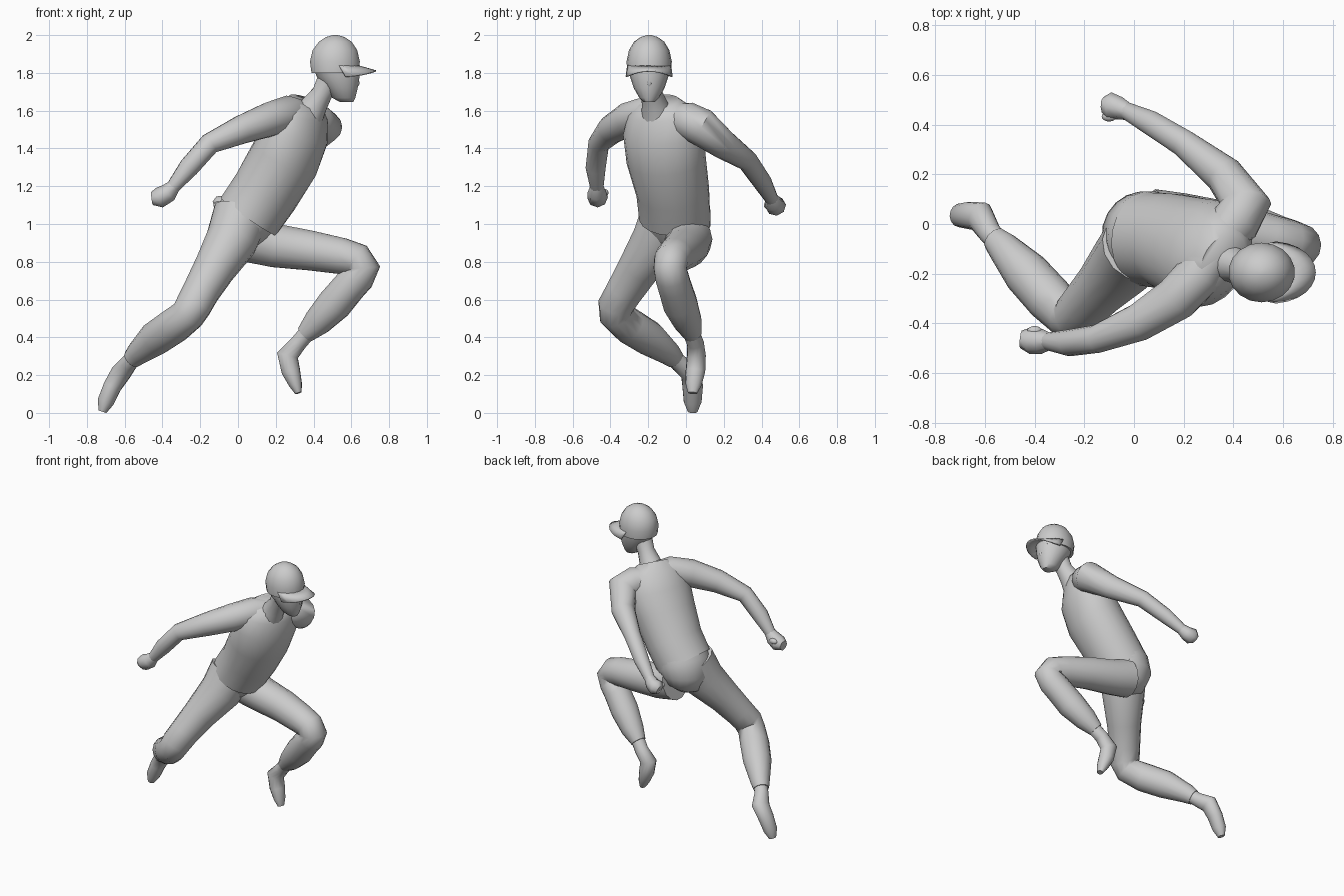
import bpy, bmesh, math
from mathutils import Vector


def finish(name, bm, angle=55):
    bmesh.ops.recalc_face_normals(bm, faces=bm.faces)
    me = bpy.data.meshes.new(name)
    bm.to_mesh(me)
    bm.free()
    ob = bpy.data.objects.new(name, me)
    bpy.context.collection.objects.link(ob)
    bpy.ops.object.select_all(action='DESELECT')
    ob.select_set(True)
    bpy.context.view_layer.objects.active = ob
    bpy.ops.object.shade_smooth_by_angle(angle=math.radians(angle))
    return ob


def loft(name, rings, side=(0, 1, 0), end_side=None, axis=None, n=14):
    """Skin rings (x, y, z, side radius[, depth radius]) along a path."""
    bm = bmesh.new()
    pts = [Vector(r[:3]) for r in rings]
    hint, loops = Vector(side), []
    for i, r in enumerate(rings):
        if axis:
            t = Vector(axis)
        else:
            a, b = pts[max(i - 1, 0)], pts[min(i + 1, len(pts) - 1)]
            t = ((pts[i] - a).normalized() + (b - pts[i]).normalized()).normalized()
        if end_side:
            hint = Vector(side).lerp(Vector(end_side), i / (len(rings) - 1))
        s = (hint - t * hint.dot(t)).normalized()
        hint = s
        d = t.cross(s)
        rb = r[4] if len(r) > 4 else r[3]
        loops.append([bm.verts.new(pts[i] + s * r[3] * math.cos(k * math.tau / n)
                                   + d * rb * math.sin(k * math.tau / n)) for k in range(n)])
    for p, q in zip(loops, loops[1:]):
        for k in range(n):
            bm.faces.new((p[k], p[(k + 1) % n], q[(k + 1) % n], q[k]))
    bm.faces.new(loops[0])
    bm.faces.new(loops[-1])
    return finish(name, bm)


def ellipsoid(name, loc, radii):
    bm = bmesh.new()
    bmesh.ops.create_uvsphere(bm, u_segments=16, v_segments=10, radius=1)
    for v in bm.verts:
        v.co = Vector(loc) + Vector(a * b for a, b in zip(v.co, radii))
    return finish(name, bm)


# vest, leaning forward and twisted
loft("vest", [(.055, -.06, 1.04, .19, .178), (.145, -.07, 1.17, .195, .18),
              (.245, -.105, 1.34, .214, .184), (.305, -.12, 1.48, .222, .168),
              (.335, -.13, 1.59, .19, .13), (.36, -.145, 1.645, .115, .088)],
     side=(.2, .95, 0), end_side=(.56, .83, 0), n=20)

# neck and head
loft("neck", [(.36, -.15, 1.55, .09), (.405, -.165, 1.63, .07),
              (.445, -.18, 1.69, .056), (.49, -.195, 1.78, .065)])
loft("head", [(.575, -.195, 1.645, .03, .035), (.56, -.195, 1.668, .052, .062),
              (.55, -.195, 1.72, .082, .085), (.53, -.195, 1.78, .102, .115),
              (.515, -.195, 1.85, .112, .128)], axis=(0, 0, 1), n=18)
loft("nose", [(.62, -.195, 1.79, .012), (.63, -.195, 1.745, .015), (.622, -.195, 1.73, .012)], n=8)

# cap crown and curved brim
loft("cap_crown", [(.515, -.195, 1.80, .115, .128), (.513, -.195, 1.86, .12, .134),
                   (.513, -.195, 1.92, .107, .12), (.515, -.195, 1.965, .08, .088),
                   (.515, -.195, 1.99, .045, .05), (.515, -.195, 2.0, .012, .012)],
     axis=(0, 0, 1), n=18)
bm = bmesh.new()
rows = []
for j in range(3):
    t = j / 2
    row = []
    for i in range(13):
        a = math.radians(-80 + 160 * i / 12)
        x = .515 + .115 * math.cos(a) + t * .1 * math.cos(a) ** .6
        y = -.195 + (.115 + .008 * t) * math.sin(a)
        row.append(bm.verts.new((x, y, 1.838 - .028 * t - .032 * t * math.sin(a) ** 2)))
    rows.append(row)
for p, q in zip(rows, rows[1:]):
    for i in range(12):
        bm.faces.new((p[i], p[i + 1], q[i + 1], q[i]))
brim = finish("cap_brim", bm)
mod = brim.modifiers.new("thickness", 'SOLIDIFY')
mod.thickness = .008
mod.offset = 0

# arms with fists
arms = {
    "right": [(.32, -.12, 1.575, .085), (.265, -.20, 1.585, .095), (.17, -.30, 1.555, .092),
              (.02, -.395, 1.50, .077), (-.15, -.462, 1.425, .057), (-.26, -.478, 1.30, .054),
              (-.345, -.472, 1.195, .036)],
    "left": [(.33, -.08, 1.555, .085), (.41, .01, 1.545, .1), (.45, .08, 1.515, .102),
             (.36, .20, 1.42, .078), (.20, .325, 1.335, .056), (.07, .405, 1.22, .05),
             (-.03, .455, 1.13, .035)],
}
fists = {
    "right": [(-.335, -.472, 1.205, .034), (-.37, -.472, 1.165, .05), (-.415, -.468, 1.14, .055),
              (-.455, -.464, 1.135, .035)],
    "left": [(-.02, .45, 1.14, .034), (-.055, .465, 1.11, .046), (-.095, .475, 1.095, .055),
             (-.122, .475, 1.085, .035)],
}
for s in arms:
    loft(s + "_arm", arms[s])
    loft(s + "_fist", fists[s], n=8)
ellipsoid("right_thumb", (-.40, -.43, 1.165), (.03, .02, .02))
ellipsoid("left_thumb", (-.10, .432, 1.10), (.03, .02, .02))

# trousers
loft("pelvis", [(.08, -.055, 1.09, .18, .16), (.05, -.05, 1.04, .184, .17), (.03, -.04, .97, .172, .16),
                (.04, -.035, .90, .13, .125), (.05, -.03, .86, .06, .06)], side=(.2, .95, 0), n=20)
legs = {
    "right": [(.015, -.09, 1.05, .15), (-.035, -.15, .91, .14), (-.125, -.25, .765, .113),
              (-.195, -.325, .645, .10), (-.235, -.37, .57, .097), (-.265, -.37, .52, .092),
              (-.34, -.30, .46, .096), (-.435, -.195, .395, .093), (-.53, -.09, .315, .064),
              (-.56, -.06, .285, .052)],
    "left": [(.08, .01, .92, .13), (.20, .005, .885, .118), (.38, -.02, .86, .108),
             (.55, -.06, .83, .098), (.63, -.078, .808, .093), (.665, -.085, .768, .088),
             (.635, -.075, .72, .09), (.59, -.06, .67, .09), (.51, -.03, .575, .093),
             (.42, .01, .48, .076), (.355, .035, .415, .05)],
}
for s in legs:
    loft(s + "_trouser_leg", legs[s])

# ankles and feet, toes pointing down
feet = {
    "right": [(-.54, -.08, .305, .045), (-.58, -.035, .262, .047), (-.618, .03, .215, .062, .054),
              (-.665, .035, .14, .055, .048), (-.70, .035, .06, .048, .044), (-.718, .035, .006, .026, .022)],
    "left": [(.38, .02, .44, .045), (.32, .05, .37, .045), (.262, .055, .305, .05, .058),
             (.28, .05, .22, .052, .05), (.305, .04, .15, .043, .035), (.32, .035, .105, .025, .018)],
}
for s in feet:
    loft(s + "_foot", feet[s])
